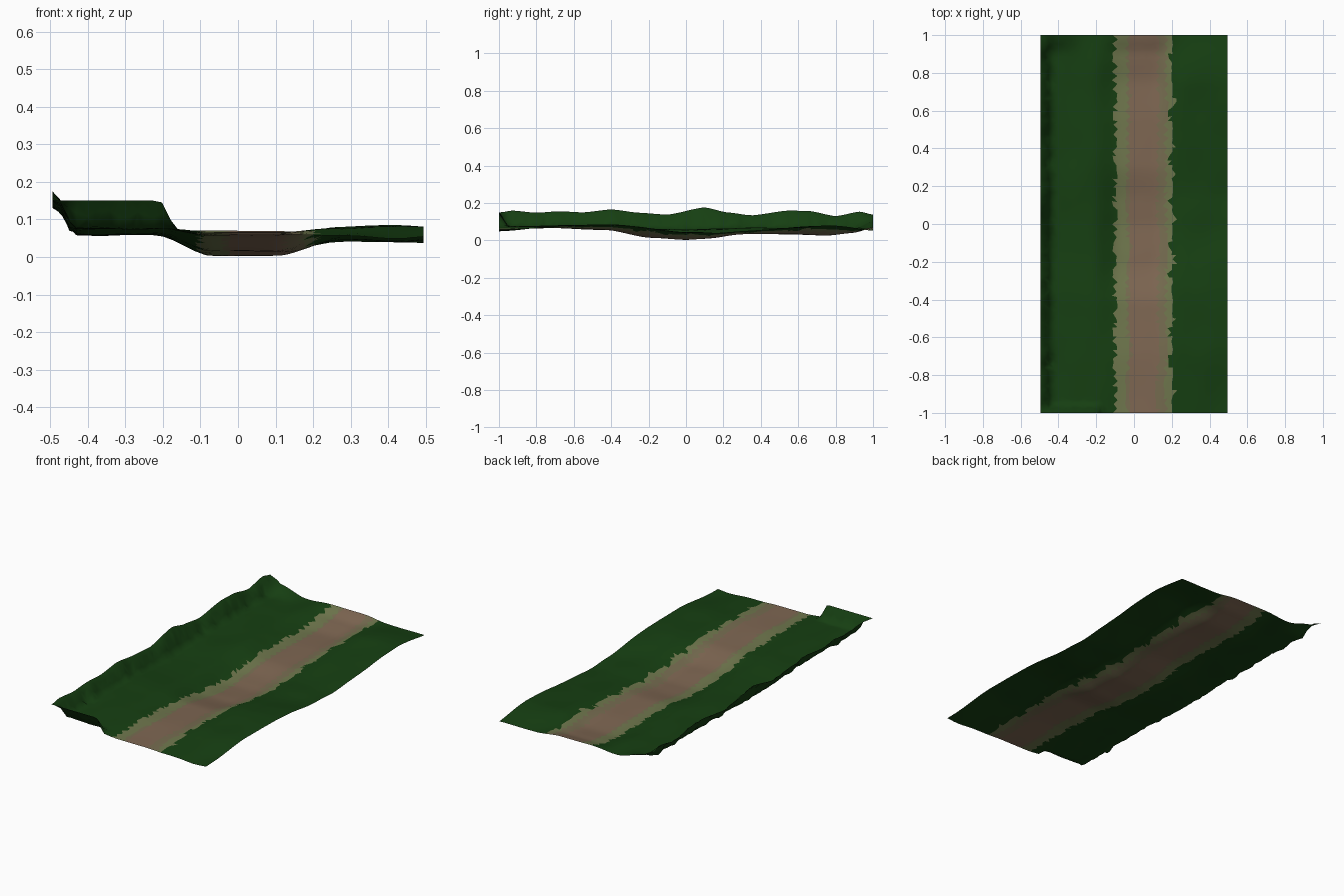
import bpy, bmesh, math, random
from mathutils import Vector, noise

if "Cube" in bpy.data.objects:
    bpy.data.objects.remove(bpy.data.objects["Cube"])

random.seed(4)
NX, NY = 44, 84


def curve(points, t):
    # smooth interpolation through (position, height) pairs
    if t <= points[0][0]:
        return points[0][1]
    for (a, za), (b, zb) in zip(points, points[1:]):
        if t <= b:
            u = (t - a) / (b - a)
            u = 0.5 * u + 0.5 * u * u * (3 - 2 * u)
            return za + (zb - za) * u
    return points[-1][1]


def step(a, b, t):
    u = max(0.0, min(1.0, (t - a) / (b - a)))
    return u * u * (3 - 2 * u)


# heights along the length of the strip
PATH = [(-1, .062), (-.7, .066), (-.42, .056), (-.2, .016), (0, .003), (.1, .009),
        (.3, .034), (.55, .034), (.75, .026), (.9, .042), (1, .07)]
LEFT = [(-1, .075), (-.6, .08), (-.3, .068), (0, .057), (.3, .066), (.7, .062), (1, .065)]
RIGHT = [(-1, .055), (-.65, .08), (-.35, .08), (0, .045), (.15, .036), (.45, .06), (.75, .08), (1, .052)]
RIDGE = [(-1, .148), (-.93, .16), (-.8, .148), (-.68, .156), (-.55, .15), (-.4, .166), (-.25, .148),
         (-.1, .138), (.1, .177), (.22, .15), (.35, .134), (.55, .16), (.66, .157), (.8, .13), (.93, .154), (1, .138)]


def height(x, y):
    p, l, r, e = (curve(c, y) for c in (PATH, LEFT, RIGHT, RIDGE))
    # sunken path between the two grass banks
    z = l + (p - l) * step(-.22, -.07, x)
    z += (r - p) * step(.1, .27, x)
    n = noise.noise(Vector((x * 6, y * 4, 2.0)))
    z += .008 * n * step(.0, .006, z - .01) * (0.3 + step(.1, .3, abs(x - .05)))
    # left bank, narrow raised ridge with ragged foot
    foot = -.43 + .02 * noise.noise(Vector((3, y * 14, 0)))
    z += (e - z) * (1 - step(-.49, foot, x))
    # raised lip at the front left end
    lip = (1 - step(-.21, -.16, x)) * (1 - step(-1, -.95, y))
    z += (max(z, .15) - z) * lip
    # sloping back left corner
    z += .04 * (1 - step(-.45, -.27, x)) * step(.9, 1, y) * step(0, .07, .14 - z)
    return max(z, 0.002)


def material(name, color):
    m = bpy.data.materials.new(name)
    m.diffuse_color = (*color, 1)
    m.use_nodes = True
    m.node_tree.nodes["Principled BSDF"].inputs["Base Color"].default_value = m.diffuse_color
    return m


mesh = bpy.data.meshes.new("terrain_strip")
bm = bmesh.new()
# sheet of triangles, slightly jittered inside
rows = []
for j in range(NY + 1):
    row = []
    for i in range(NX + 1):
        x, y = -.495 + .99 * i / NX, -1 + 2 * j / NY
        if 0 < i < NX and 0 < j < NY:
            x += random.uniform(-.005, .005)
            y += random.uniform(-.005, .005)
        row.append(bm.verts.new((x, y, height(x, y))))
    rows.append(row)
for j in range(NY):
    for i in range(NX):
        a, b, c, d = rows[j][i], rows[j][i + 1], rows[j + 1][i + 1], rows[j + 1][i]
        for tri in ((a, b, c), (a, c, d)) if (i + j) % 2 else ((a, b, d), (b, c, d)):
            f = bm.faces.new(tri)
            f.smooth = True
            m = f.calc_center_median()
            # grass, dry verge, dirt edge, dirt centre
            jag = .025 * noise.noise(Vector((7, m.y * 13, 0)))
            wave = .015 * noise.noise(Vector((1, m.y * 4, 5)))
            k = 0
            if -.1 + jag * .6 < m.x < .2 + jag * 1.3:
                k = 1
            if -.035 + wave < m.x < .17 + wave:
                k = 2
            if -.02 + wave < m.x < .125 + wave:
                k = 3
            f.material_index = k
bm.to_mesh(mesh)
bm.free()

for name, col in (("grass", (.008, .05, .006)), ("dry_verge", (.16, .185, .075)),
                  ("dirt_edge", (.18, .15, .08)), ("dirt", (.21, .135, .085))):
    mesh.materials.append(material(name, col))
terrain = bpy.data.objects.new("terrain_strip", mesh)
bpy.context.collection.objects.link(terrain)
